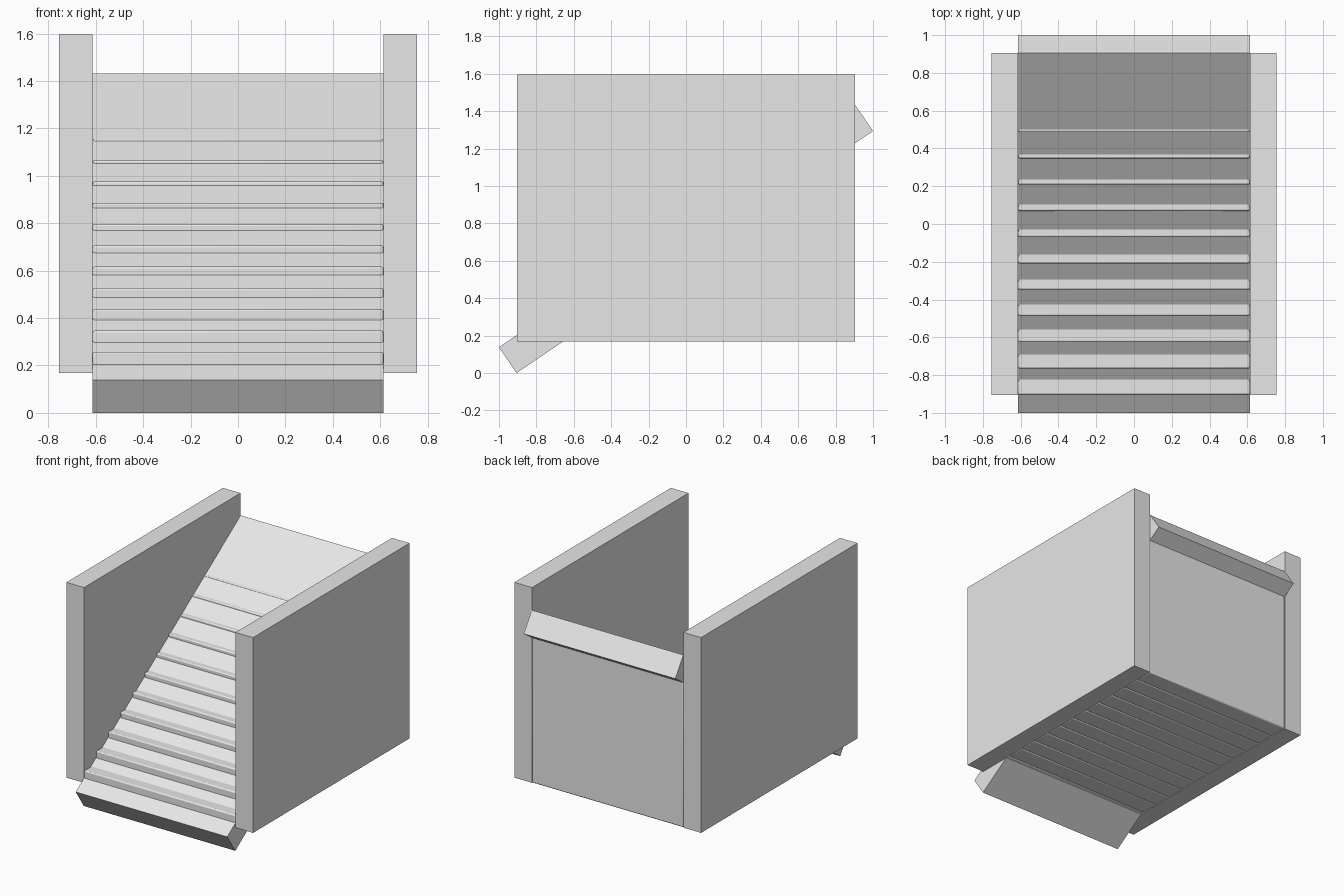
import bpy
import math
from mathutils import Vector

if "Cube" in bpy.data.objects:
    bpy.data.objects.remove(bpy.data.objects["Cube"])

grey = bpy.data.materials.new("light_grey")
grey.diffuse_color = (0.8, 0.8, 0.8, 1)
grey.use_nodes = True
grey.node_tree.nodes["Principled BSDF"].inputs["Base Color"].default_value = grey.diffuse_color


def box(name, lo, hi, bevel=0.0):
    """Axis-aligned box between two corners, optionally with rounded edges."""
    lo, hi = Vector(lo), Vector(hi)
    bpy.ops.mesh.primitive_cube_add(size=1, location=(lo + hi) / 2)
    ob = bpy.context.object
    ob.name = name
    ob.scale = hi - lo
    bpy.ops.object.transform_apply(location=False, rotation=False, scale=True)
    ob.data.materials.append(grey)
    if bevel:
        mod = ob.modifiers.new("rounding", 'BEVEL')
        mod.width = bevel
        mod.segments = 2
        bpy.ops.object.shade_smooth_by_angle(angle=math.radians(50))
    return ob


HALF_W, WALL, DEPTH = 0.613, 0.142, 0.904
BASE, TOP = 0.168, 1.596

# side walls
for side, name in ((-1, "left_wall"), (1, "right_wall")):
    a, b = sorted((side * HALF_W, side * (HALF_W + WALL)))
    box(name, (a, -DEPTH, BASE), (b, DEPTH, TOP))

# solid steps, each a column standing on the base level
STEPS, RISE = 13, 0.0898
RUN = 2 * DEPTH / STEPS
for i in range(STEPS):
    y = -DEPTH + i * RUN
    box(f"step_{i + 1}", (-HALF_W, y, BASE),
        (HALF_W, y + RUN, BASE + (i + 1) * RISE), 0.008)

# sloping slab running through the steps
low, high = Vector((0, -1, 0.138)), Vector((0, 0.906, 1.432))
along = high - low
slope = math.atan2(along.z, along.y)
normal = Vector((0, -math.sin(slope), math.cos(slope)))
THICK = 0.167
ramp = box("ramp", (-HALF_W, -along.length / 2, -THICK / 2),
           (HALF_W, along.length / 2, THICK / 2))
ramp.location = (low + high) / 2 - normal * THICK / 2
ramp.rotation_euler.x = slope
